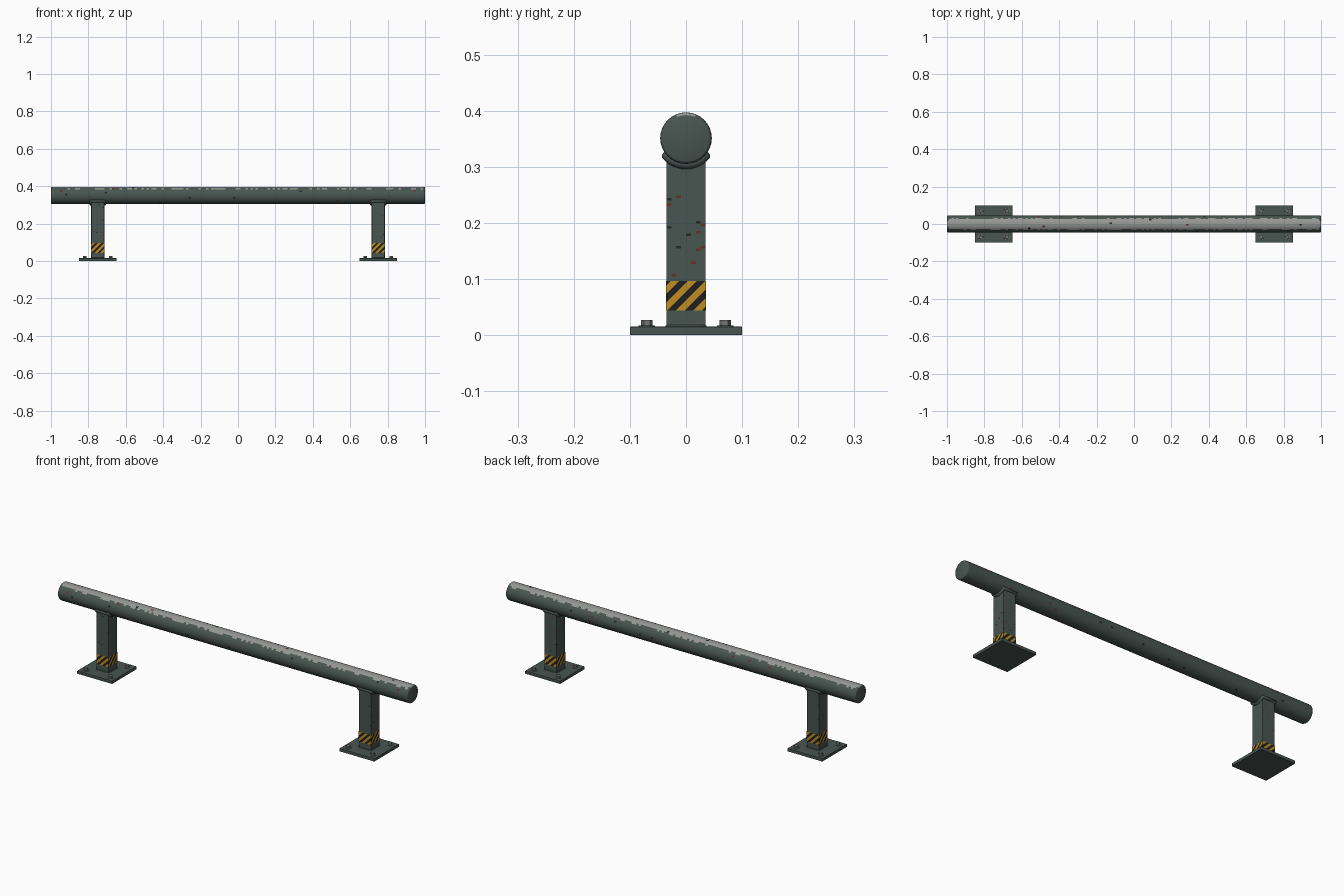
import bpy, bmesh, math, random
from mathutils import Vector, Matrix

if "Cube" in bpy.data.objects:
    bpy.data.objects.remove(bpy.data.objects["Cube"])

random.seed(7)


def material(name, rgb):
    m = bpy.data.materials.new(name)
    m.diffuse_color = (*rgb, 1)
    m.use_nodes = True
    m.node_tree.nodes["Principled BSDF"].inputs["Base Color"].default_value = m.diffuse_color
    return m


PAINT = material("grey green paint", (0.065, 0.092, 0.082))
WORN = material("worn bare steel", (0.30, 0.31, 0.30))
RUST = material("rust", (0.13, 0.03, 0.022))
GRIME = material("dark chips", (0.018, 0.02, 0.02))
YELLOW = material("hazard yellow", (0.52, 0.27, 0.015))
BLACK = material("hazard black", (0.014, 0.014, 0.016))
STEEL = material("bolt steel", (0.17, 0.18, 0.175))


def finish(name, bm, mats, smooth=None, bevel=0):
    me = bpy.data.meshes.new(name)
    bm.to_mesh(me)
    bm.free()
    ob = bpy.data.objects.new(name, me)
    bpy.context.collection.objects.link(ob)
    for m in mats:
        me.materials.append(m)
    if bevel:
        b = ob.modifiers.new("bevel", 'BEVEL')
        b.width, b.segments, b.limit_method = bevel, 2, 'ANGLE'
    if smooth:
        bpy.ops.object.select_all(action='DESELECT')
        bpy.context.view_layer.objects.active = ob
        ob.select_set(True)
        bpy.ops.object.shade_smooth_by_angle(angle=math.radians(smooth))
    return ob


def add_box(bm, size, loc):
    bmesh.ops.create_cube(bm, size=1, matrix=Matrix.Translation(loc) @ Matrix.Diagonal((*size, 1)))


def add_cyl(bm, r, z0, z1, x, y, n):
    bmesh.ops.create_cone(bm, cap_ends=True, segments=n, radius1=r, radius2=r, depth=z1 - z0,
                          matrix=Matrix.Translation((x, y, (z0 + z1) / 2)))


def cut(bm, co, no):
    bmesh.ops.bisect_plane(bm, geom=bm.verts[:] + bm.edges[:] + bm.faces[:],
                           plane_co=co, plane_no=no)


def bead(name, pts, r):
    # closed tube along a path, used for welds
    cu = bpy.data.curves.new(name, 'CURVE')
    cu.dimensions = '3D'
    cu.bevel_depth, cu.bevel_resolution = r, 2
    sp = cu.splines.new('POLY')
    sp.points.add(len(pts) - 1)
    for p, c in zip(sp.points, pts):
        p.co = (*c, 1)
        p.radius = 1
    sp.use_cyclic_u = True
    cu.materials.append(PAINT)
    ob = bpy.data.objects.new(name, cu)
    bpy.context.collection.objects.link(ob)


# Rail: rounded-end pipe, worn along the top, with scattered chips
R, ZC, N, M = 0.046, 0.351, 32, 150
ends = [(1.0, 0.041), (0.9985, 0.0438), (0.995, 0.0455)]
rings = [(-x, r) for x, r in ends]
rings += [(-0.99 + 1.98 * i / M, R) for i in range(M + 1)]
rings += ends[::-1]
bm = bmesh.new()
loops = [[bm.verts.new((x, r * math.sin(2 * math.pi * k / N), ZC + r * math.cos(2 * math.pi * k / N)))
          for k in range(N)] for x, r in rings]
for a, b in zip(loops, loops[1:]):
    for k in range(N):
        bm.faces.new((a[k], a[k - 1], b[k - 1], b[k]))
bm.faces.new(loops[0])
bm.faces.new(loops[-1][::-1])
bmesh.ops.recalc_face_normals(bm, faces=bm.faces[:])
for f in bm.faces:
    c = f.calc_center_median()
    if len(f.verts) > 4:
        continue
    ang = abs(math.degrees(math.atan2(c.y, c.z - ZC)))
    on_end = abs(c.x) > 0.99
    if ang < (25 if on_end else 33) or (ang < 42 and not on_end and random.random() < 0.4):
        f.material_index = 1
    if not on_end and random.random() < 0.008:
        f.material_index = random.choice((2, 3))
finish("rail", bm, (PAINT, WORN, RUST, GRIME), smooth=40)

H = 0.035
for side, label in ((-1, "left"), (1, "right")):
    px = 0.75 * side

    # Post with small rust chips
    bm = bmesh.new()
    add_box(bm, (2 * H, 2 * H, 0.312), (px, 0, 0.168))
    for i in range(1, 8):
        d = -H + i * H / 4
        cut(bm, (px + d, 0, 0), (1, 0, 0))
        cut(bm, (0, d, 0), (0, 1, 0))
    for i in range(1, 46):
        cut(bm, (0, 0, 0.1 + i * 0.0045), (0, 0, 1))
    for f in bm.faces:
        if abs(f.normal.z) < 0.5 and f.calc_area() < 0.0001 and random.random() < 0.028:
            f.material_index = random.choice((1, 1, 2))
    finish(label + "_post", bm, (PAINT, RUST, GRIME), bevel=0.0015)

    # Hazard band: four thin plates cut by diagonal stripes
    bm = bmesh.new()
    E, z0, z1, period = H + 0.0006, 0.044, 0.096, 0.031
    for q in range(4):
        nrm = Vector((round(math.cos(q * math.pi / 2)), round(math.sin(q * math.pi / 2)), 0))
        tan = Vector((-nrm.y, nrm.x, 0))
        mid = Vector((px, 0, 0)) + nrm * E
        part = bmesh.new()
        part.faces.new([part.verts.new(mid + tan * u * E + Vector((0, 0, z)))
                        for u, z in ((-1, z0), (1, z0), (1, z1), (-1, z1))])
        for k in range(-10, 10):
            cut(part, mid + tan * k * period / 2, tan - Vector((0, 0, 1)))
        for f in part.faces:
            c = f.calc_center_median()
            f.material_index = math.floor(((c - mid).dot(tan) - c.z) / (period / 2)) % 2
        tmp = bpy.data.meshes.new("tmp")
        part.to_mesh(tmp)
        part.free()
        bm.from_mesh(tmp)
        bpy.data.meshes.remove(tmp)
    finish(label + "_hazard_band", bm, (YELLOW, BLACK))

    # Saddle weld where the post meets the rail, and a fine weld at the foot
    pts = []
    ys = [-H + 2 * H * i / 10 for i in range(11)]
    for s, row in ((1, ys), (-1, ys[::-1])):
        pts += [(px + s * H, y, ZC - math.sqrt(R * R - y * y)) for y in row]
    bead(label + "_top_weld", pts, 0.0095)
    bead(label + "_foot_weld", [(px + a * H, b * H, 0.015)
                                for a, b in ((-1, -1), (1, -1), (1, 1), (-1, 1))], 0.003)

    # Base plate
    bm = bmesh.new()
    add_box(bm, (0.2, 0.2, 0.015), (px, 0, 0.0075))
    finish(label + "_base_plate", bm, (PAINT,), bevel=0.001)

    # Washers and hex bolts
    bm = bmesh.new()
    for sx in (-1, 1):
        for sy in (-1, 1):
            x, y = px + 0.07 * sx, 0.07 * sy
            add_cyl(bm, 0.0145, 0.0145, 0.0175, x, y, 16)
            add_cyl(bm, 0.0105, 0.017, 0.027, x, y, 6)
    finish(label + "_bolts", bm, (STEEL,), bevel=0.0008)
